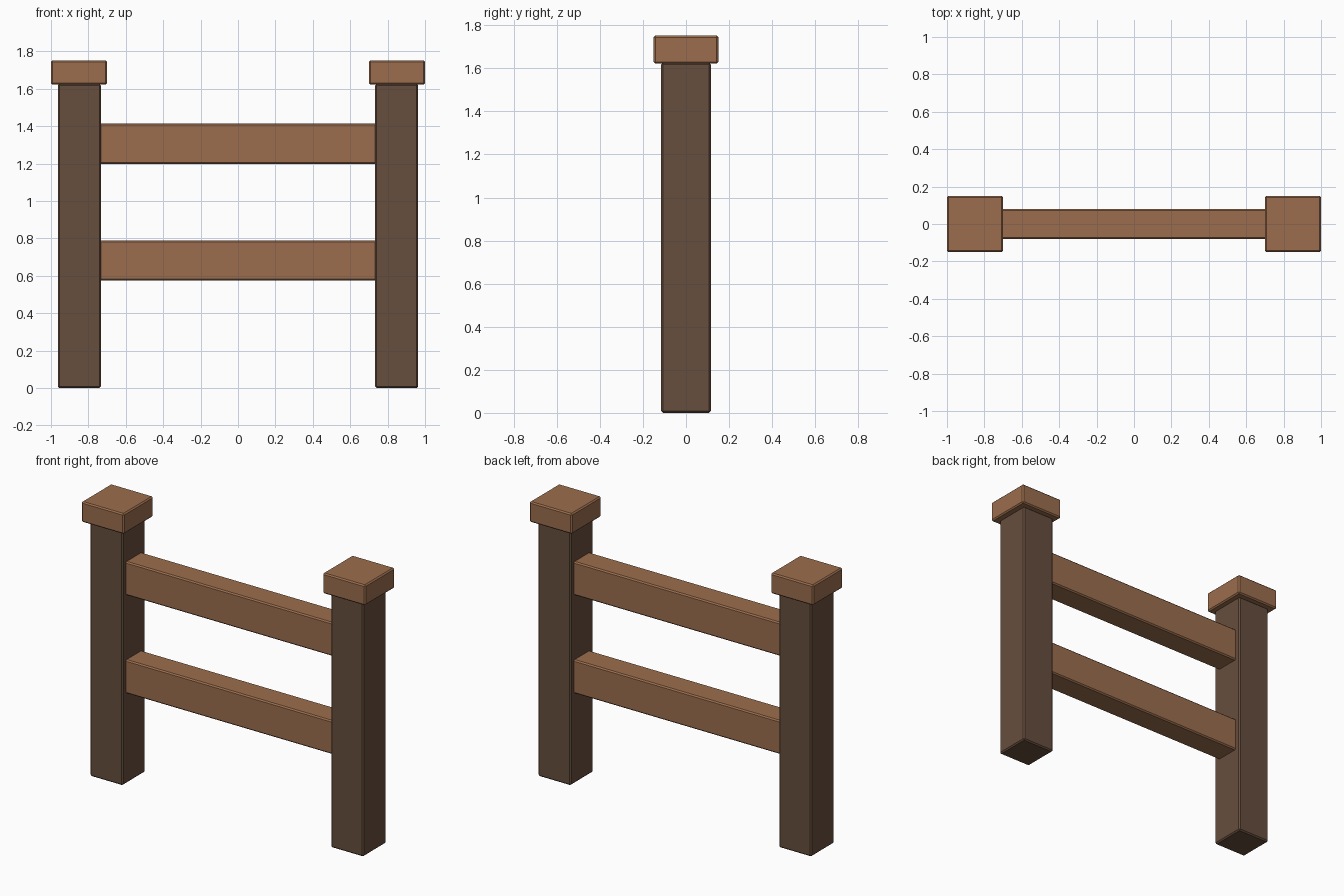
import bpy
import bmesh

if "Cube" in bpy.data.objects:
    bpy.data.objects.remove(bpy.data.objects["Cube"])


def material(name, color):
    mat = bpy.data.materials.new(name)
    mat.diffuse_color = color
    mat.use_nodes = True
    mat.node_tree.nodes["Principled BSDF"].inputs["Base Color"].default_value = mat.diffuse_color
    return mat


dark_wood = material("dark_wood", (0.135, 0.077, 0.047, 1))
light_wood = material("light_wood", (0.33, 0.155, 0.075, 1))


def beam(name, center, size, mat, bevel=0.008):
    """Box with lightly chamfered edges."""
    bm = bmesh.new()
    bmesh.ops.create_cube(bm, size=1)
    bmesh.ops.scale(bm, vec=size, verts=bm.verts)
    bmesh.ops.bevel(bm, geom=bm.edges[:], offset=bevel, segments=1,
                    affect='EDGES')
    mesh = bpy.data.meshes.new(name)
    bm.to_mesh(mesh)
    bm.free()
    mesh.materials.append(mat)
    obj = bpy.data.objects.new(name, mesh)
    obj.location = center
    bpy.context.collection.objects.link(obj)
    return obj


# Posts with overhanging caps
for side, sx in (("left", -1), ("right", 1)):
    beam(f"{side}_post", (sx * 0.848, 0, 0.8125), (0.23, 0.23, 1.625), dark_wood)
    beam(f"{side}_cap", (sx * 0.85, 0, 1.687), (0.30, 0.30, 0.13), light_wood)

# Horizontal rails, ends tucked slightly into the posts
for level, z in (("lower", 0.681), ("upper", 1.306)):
    beam(f"{level}_rail", (0, 0, z), (1.50, 0.16, 0.214), light_wood)
